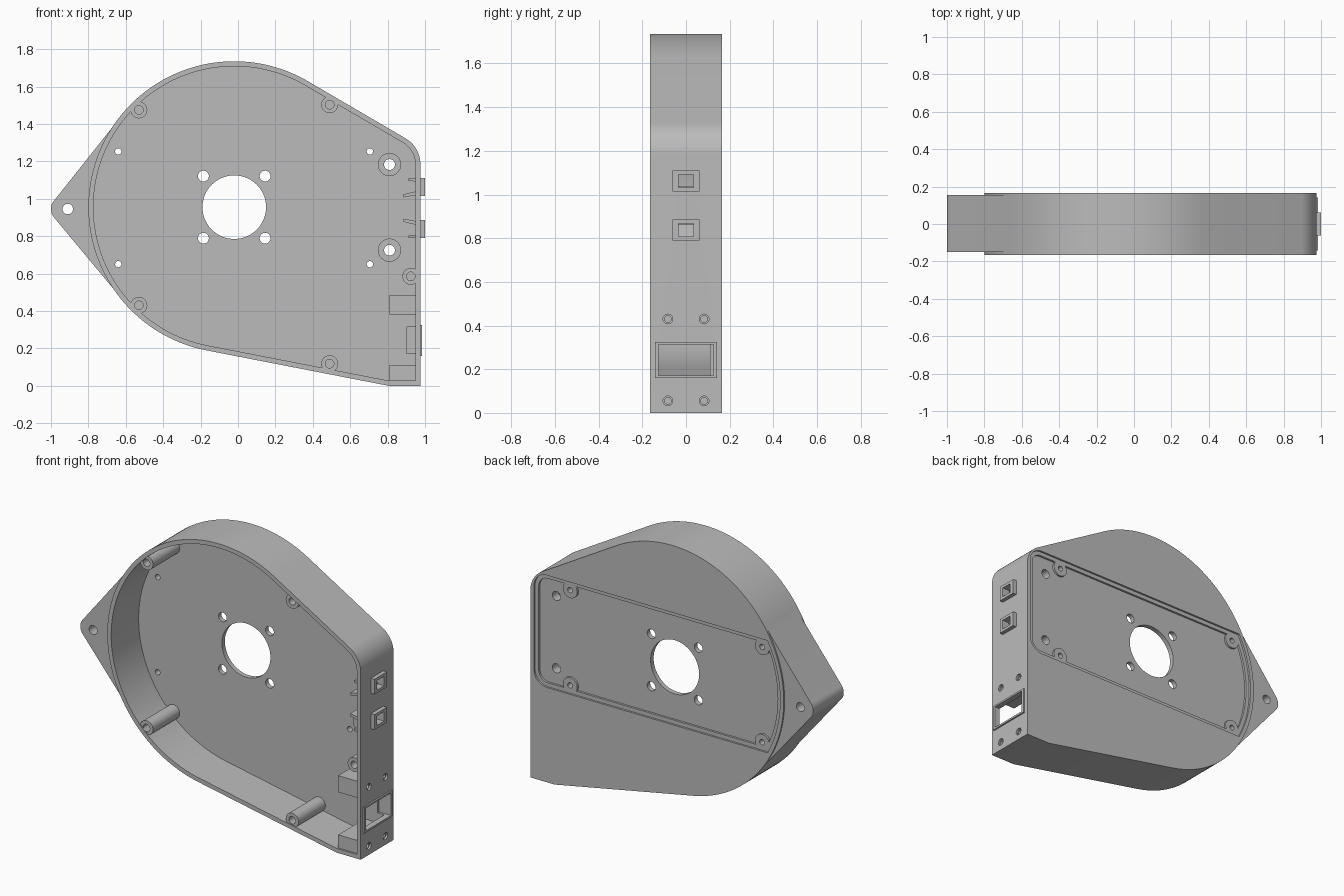
import bpy, bmesh, math
from mathutils import Vector

cube = bpy.data.objects.get("Cube")
if cube:
    bpy.data.objects.remove(cube, do_unlink=True)

GREY = (0.5, 0.5, 0.5, 1)
mat = bpy.data.materials.new("plain_grey")
mat.use_nodes = True
mat.diffuse_color = GREY
mat.node_tree.nodes["Principled BSDF"].inputs["Base Color"].default_value = GREY

FRONT, BACK, FLOOR = -0.165, 0.165, 0.11
HUB = (-0.02, 0.955)
RADIUS = 0.78


def arc(c, r, a0, a1, n):
    steps = [math.radians(a0 + (a1 - a0) * i / n) for i in range(n + 1)]
    return [(c[0] + r * math.cos(a), c[1] + r * math.sin(a)) for a in steps]


def circle(c, r, n=40):
    return arc(c, r, 0, 360, n)[:-1]


def rect(a0, a1, b0, b1):
    return [(a0, b0), (a1, b0), (a1, b1), (a0, b1)]


def prism(name, pts, lo, hi, axis="y"):
    """Extrude a profile: (x, z) along y, or (y, z) along x."""
    bm = bmesh.new()
    place = (lambda p, t: (p[0], t, p[1])) if axis == "y" else (lambda p, t: (t, p[0], p[1]))
    face = bm.faces.new([bm.verts.new(place(p, lo)) for p in pts])
    out = bmesh.ops.extrude_face_region(bm, geom=[face])
    shift = Vector((0, hi - lo, 0) if axis == "y" else (hi - lo, 0, 0))
    bmesh.ops.translate(bm, vec=shift,
                        verts=[v for v in out["geom"] if isinstance(v, bmesh.types.BMVert)])
    bmesh.ops.recalc_face_normals(bm, faces=bm.faces)
    mesh = bpy.data.meshes.new(name)
    bm.to_mesh(mesh)
    bm.free()
    mesh.materials.append(mat)
    ob = bpy.data.objects.new(name, mesh)
    bpy.context.collection.objects.link(ob)
    return ob


def combine(target, tool, operation="DIFFERENCE"):
    mod = target.modifiers.new("bool", "BOOLEAN")
    mod.operation, mod.object, mod.solver = operation, tool, "EXACT"
    bpy.context.view_layer.objects.active = target
    bpy.ops.object.modifier_apply(modifier=mod.name)
    bpy.data.objects.remove(tool, do_unlink=True)


def cut(target, pts, lo, hi, axis="y"):
    combine(target, prism("cutter", pts, lo, hi, axis))


def add(target, pts, lo, hi, axis="y"):
    combine(target, prism("addition", pts, lo, hi, axis), "UNION")


def case_outline(d):
    """Housing outline, moved inward by d."""
    a = math.radians(259)
    nx, nz = math.cos(a), math.sin(a)
    support = nx * HUB[0] + nz * HUB[1] + RADIUS - d
    corner = ((support - nz * d) / nx, d)
    return (arc(HUB, RADIUS - d, 60, 259, 90) + [corner, (0.975 - d, d)]
            + arc((0.815, 1.185), 0.16 - d, 0, 60, 16))


def lid_outline(d):
    """Rounded seat on the back, curved at its left end."""
    half, r = 0.355 - d, 0.09 - d
    x, z = 0.95 - d - r, HUB[1]
    bend = math.degrees(math.asin(half / (0.755 - d)))
    return (arc(HUB, 0.755 - d, 180 - bend, 180 + bend, 30)
            + arc((x, z - half + r), r, -90, 0, 10)
            + arc((x, z + half - r), r, 0, 90, 10))


# Housing shell with its mounting ear
case = prism("housing", case_outline(0), FRONT, BACK)
ear = (arc((-0.93, 0.945), 0.07, 140.6, 219.4, 14)
       + arc(HUB, RADIUS - 0.004, 219.4, 140.6, 40))
add(case, ear, -0.15, 0.155)
cut(case, case_outline(0.027), FRONT - 0.1, FLOOR)

# Stepped lid seat with round screw pads on the back
lid_holes = [(x, z) for x in (-0.64, 0.705) for z in (0.65, 1.253)]
cut(case, lid_outline(0), 0.153, 0.3)
cut(case, lid_outline(0.025), 0.14, 0.3)
for p in lid_holes:
    add(case, circle(p, 0.05), 0.125, 0.153)

# Low bosses on the floor
bosses = [(0.81, 0.725), (0.81, 1.183)]
for p in bosses:
    add(case, circle(p, 0.062), 0.08, 0.125)

# Shaft opening, motor holes and screw holes
cut(case, circle(HUB, 0.17, 72), 0, 0.3)
for sx in (-1, 1):
    for sz in (-1, 1):
        cut(case, circle((HUB[0] + sx * 0.165, HUB[1] + sz * 0.166), 0.029), 0, 0.3)
for p in lid_holes:
    cut(case, circle(p, 0.017, 24), 0, 0.3)
for p in bosses:
    cut(case, circle(p, 0.029), 0, 0.3)
cut(case, circle((-0.91, 0.945), 0.028), -0.3, 0.3)

# Corner blocks that take the socket screws
blocks = [prism("socket_block_" + n, rect(0.81, 0.955, z0, z1), -0.155, FLOOR + 0.005)
          for n, z0, z1 in (("upper", 0.38, 0.485), ("lower", 0.02, 0.11))]

# Socket frame around its opening
frame = prism("socket_frame", rect(-0.143, 0.141, 0.16, 0.325), 0.97, 0.985, "x")
window = rect(-0.125, 0.125, 0.172, 0.314)
for ob in (case, frame):
    cut(ob, window, 0.9, 1.1, "x")

# Socket screw holes with wider mouths
for block, z in zip(blocks, (0.43, 0.055)):
    for y in (-0.083, 0.083):
        cut(block, circle((y, z), 0.015, 24), 0.87, 1.1, "x")
        cut(case, circle((y, z), 0.015, 24), 0.9, 1.1, "x")
        cut(case, circle((y, z), 0.022, 24), 0.963, 1.1, "x")

# Cable ports with a pair of guide ribs each, mirrored about the middle
parts = [case, frame] + blocks
for name, z, s in (("upper", 1.062, 1), ("lower", 0.838, -1)):
    port = prism("port_frame_" + name, rect(-0.062, 0.062, z - 0.048, z + 0.048), 0.96, 1.0, "x")
    hole = rect(-0.035, 0.035, z - 0.03, z + 0.03)
    for ob in (case, port):
        cut(ob, hole, 0.9, 1.1, "x")
    inner = [(0.885, -0.055), (0.955, -0.042), (0.955, -0.022), (0.885, -0.038)]
    outer = [(0.912, 0.034), (0.955, 0.030), (0.955, 0.048), (0.912, 0.048)]
    parts.append(port)
    for label, shape in (("inner", inner), ("outer", outer)):
        parts.append(prism(f"guide_rib_{name}_{label}",
                           [(x, z + s * dz) for x, dz in shape], -0.14, FLOOR + 0.005))

# Screw standoffs around the wall
spots = [(-0.53, 1.475), (-0.53, 0.43), (0.49, 1.503), (0.49, 0.118), (0.924, 0.585)]
for i, p in enumerate(spots):
    post = prism(f"standoff_{i + 1}", circle(p, 0.045), -0.158, FLOOR + 0.005)
    cut(post, circle(p, 0.023, 28), -0.3, -0.02)
    parts.append(post)

# Smooth the curved walls, keep the edges crisp
bpy.ops.object.select_all(action="DESELECT")
for ob in parts:
    ob.select_set(True)
bpy.context.view_layer.objects.active = case
bpy.ops.object.shade_smooth_by_angle(angle=math.radians(25))
